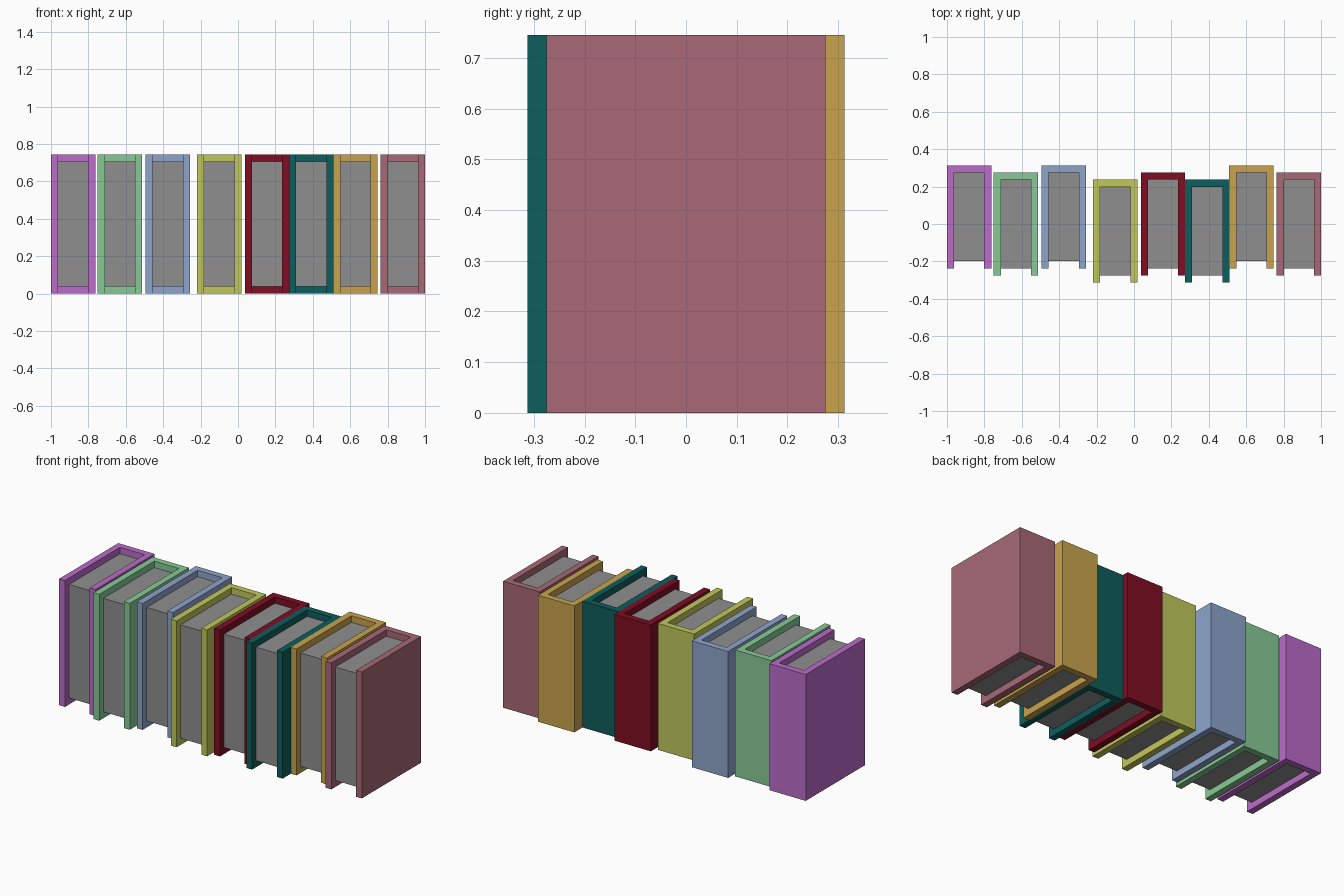
import bpy
import bmesh

if "Cube" in bpy.data.objects:
    bpy.data.objects.remove(bpy.data.objects["Cube"])

WIDTH, DEPTH, HEIGHT, T = 0.237, 0.55, 0.745, 0.038


def linear(c):
    c /= 255
    return c / 12.92 if c <= 0.04045 else ((c + 0.055) / 1.055) ** 2.4


def material(name, rgb):
    m = bpy.data.materials.new(name)
    m.diffuse_color = (*[linear(c) for c in rgb], 1)
    m.use_nodes = True
    m.node_tree.nodes["Principled BSDF"].inputs["Base Color"].default_value = m.diffuse_color
    return m


def prism(name, outline, z0, z1, mat):
    """Extrude a plan outline (counter-clockwise) from z0 up to z1."""
    bm = bmesh.new()
    face = bm.faces.new([bm.verts.new((x, y, z0)) for x, y in outline])
    top = bmesh.ops.extrude_face_region(bm, geom=[face])["geom"]
    bmesh.ops.translate(bm, vec=(0, 0, z1 - z0),
                        verts=[g for g in top if isinstance(g, bmesh.types.BMVert)])
    bmesh.ops.recalc_face_normals(bm, faces=bm.faces)
    mesh = bpy.data.meshes.new(name)
    bm.to_mesh(mesh)
    bm.free()
    mesh.materials.append(mat)
    obj = bpy.data.objects.new(name, mesh)
    bpy.context.collection.objects.link(obj)
    return obj


paper = material("grey paper", (143, 143, 143))

# colour, left edge x, depth offset
books = [
    ("purple", (187, 108, 201), -1.0, T),
    ("green", (136, 202, 150), -0.75, 0),
    ("blue", (143, 165, 203), -0.494, T),
    ("yellow", (193, 200, 92), -0.219, -T),
    ("red", (127, 14, 35), 0.037, 0),
    ("teal", (13, 94, 93), 0.273, -T),
    ("gold", (201, 164, 77), 0.509, T),
    ("pink", (168, 105, 118), 0.763, 0),
]

for colour, rgb, x0, dy in books:
    x1 = x0 + WIDTH
    y0, y1 = dy - DEPTH / 2, dy + DEPTH / 2
    # U-shaped cover with the spine at the back
    prism(colour + "_cover",
          [(x0, y0), (x0 + T, y0), (x0 + T, y1 - T), (x1 - T, y1 - T),
           (x1 - T, y0), (x1, y0), (x1, y1), (x0, y1)],
          0, HEIGHT, material(colour + " cover", rgb))
    # page block, set in from the cover edges
    prism(colour + "_pages",
          [(x0 + T, y0 + T), (x1 - T, y0 + T), (x1 - T, y1 - T), (x0 + T, y1 - T)],
          T, HEIGHT - T, paper)
